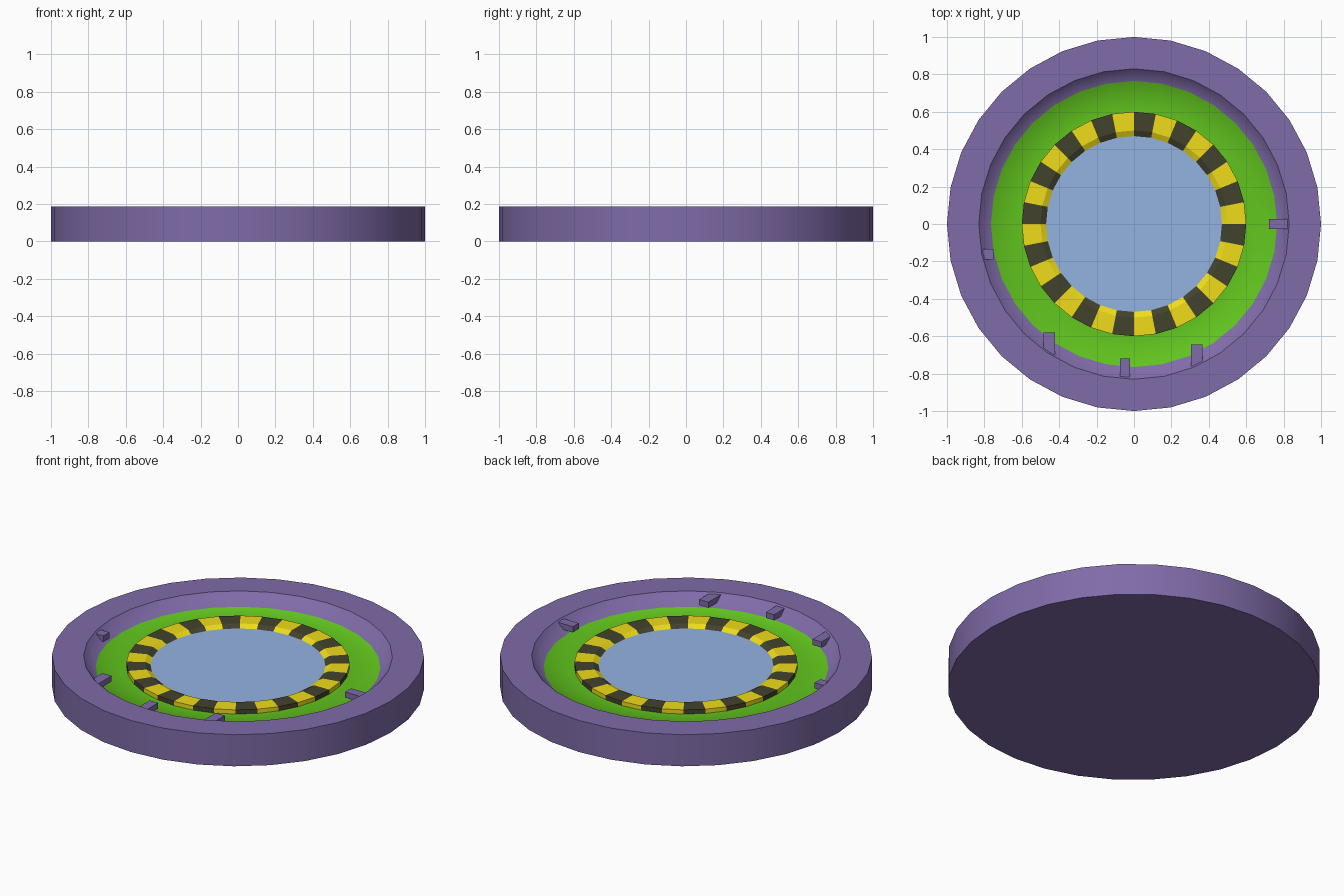
import bpy, bmesh, math

if "Cube" in bpy.data.objects:
    bpy.data.objects.remove(bpy.data.objects["Cube"])

N = 32  # sides of every round part


def material(name, rgb):
    m = bpy.data.materials.new(name)
    m.diffuse_color = (*rgb, 1)
    m.use_nodes = True
    m.node_tree.nodes["Principled BSDF"].inputs["Base Color"].default_value = m.diffuse_color
    return m


purple = material("purple", (0.214, 0.147, 0.393))
green = material("green", (0.12, 0.56, 0.013))
yellow = material("yellow", (0.87, 0.72, 0.01))
dark = material("dark", (0.055, 0.055, 0.027))
blue = material("blue", (0.29, 0.45, 0.75))


def lathe(name, profile, mats, pick, sharp=()):
    """Revolve (radius, z) points; pick(band, segment) gives the material slot."""
    bm = bmesh.new()
    rings = []
    for r, z in profile:
        if r == 0:
            rings.append([bm.verts.new((0, 0, z))] * N)
        else:
            rings.append([bm.verts.new((r * math.cos(2 * math.pi * k / N),
                                        r * math.sin(2 * math.pi * k / N), z))
                          for k in range(N)])
    for b in range(len(profile) - 1):
        for k in range(N):
            n = (k + 1) % N
            loop = [rings[b][k], rings[b][n], rings[b + 1][n], rings[b + 1][k]]
            f = bm.faces.new(list(dict.fromkeys(loop)))
            f.smooth = True
            f.material_index = pick(b, k)
    for b in sharp:
        for k in range(N):
            bm.edges.get((rings[b][k], rings[b][(k + 1) % N])).smooth = False
    me = bpy.data.meshes.new(name)
    bm.to_mesh(me)
    bm.free()
    for m in mats:
        me.materials.append(m)
    ob = bpy.data.objects.new(name, me)
    bpy.context.collection.objects.link(ob)
    return ob


# Dish with raised rim, sloped inner wall and green floor
lathe("dish", [(0, 0), (1, 0), (1, 0.187), (0.83, 0.187), (0.765, 0.123), (0.6, 0.123)],
      [purple, green], lambda b, k: 1 if b == 4 else 0, sharp=(1, 2, 3))

# Striped ring with bevelled inner edge
lathe("striped_ring", [(0.6, 0.123), (0.6, 0.148), (0.5, 0.148), (0.47, 0.132)],
      [yellow, dark], lambda b, k: k % 2, sharp=(1, 2))

# Blue centre plate
lathe("centre_plate", [(0.47, 0.132), (0, 0.132)], [blue], lambda b, k: 0)

# Small blocks on the inner wall: x, y, size x, size y
blocks = [(0.775, 0, 0.105, 0.056), (-0.785, -0.162, 0.07, 0.055),
          (-0.453, -0.64, 0.06, 0.12), (-0.048, -0.768, 0.055, 0.1),
          (0.335, -0.705, 0.06, 0.12)]
for i, (x, y, sx, sy) in enumerate(blocks):
    bpy.ops.mesh.primitive_cube_add(size=1, location=(x, y, 0.162))
    ob = bpy.context.object
    ob.name = f"wall_block_{i + 1}"
    ob.scale = (sx, sy, 0.034)
    ob.data.materials.append(purple)
